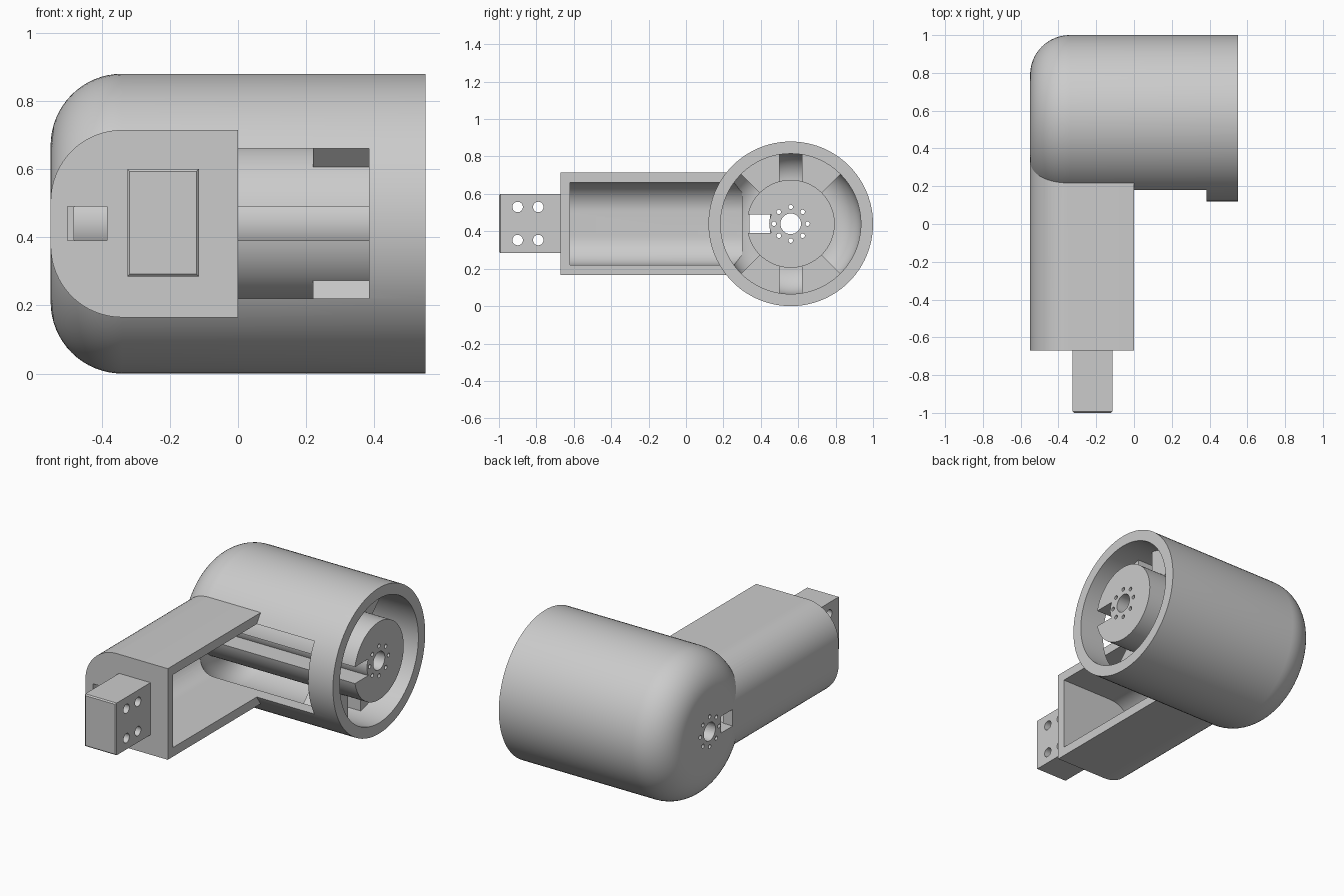
import bpy, bmesh
from math import sin, cos, pi, acos, radians

cube = bpy.data.objects.get("Cube")
if cube:
    bpy.data.objects.remove(cube, do_unlink=True)

grey = bpy.data.materials.new("light_grey")
grey.use_nodes = True
grey.diffuse_color = (0.6, 0.6, 0.6, 1)
grey.node_tree.nodes["Principled BSDF"].inputs["Base Color"].default_value = (0.6, 0.6, 0.6, 1)

CY, CZ = 0.56, 0.44          # barrel axis position
OUTER, BORE, HUB = 0.44, 0.375, 0.235


def finish(name, bm):
    bmesh.ops.recalc_face_normals(bm, faces=bm.faces)
    mesh = bpy.data.meshes.new(name)
    bm.to_mesh(mesh)
    bm.free()
    mesh.materials.append(grey)
    obj = bpy.data.objects.new(name, mesh)
    bpy.context.collection.objects.link(obj)
    return obj


def prism(name, pts, axis, start, end):
    """Extrude a flat outline: (y, z) along x, or (x, z) along y."""
    bm = bmesh.new()
    place = (lambda p, d: (d, p[0], p[1])) if axis == "x" else (lambda p, d: (p[0], d, p[1]))
    face = bm.faces.new([bm.verts.new(place(p, start)) for p in pts])
    new = bmesh.ops.extrude_face_region(bm, geom=[face])["geom"]
    shift = place((0, 0), end - start)
    bmesh.ops.translate(bm, vec=shift, verts=[g for g in new if isinstance(g, bmesh.types.BMVert)])
    return finish(name, bm)


def arc(cx, cy, r, a0, a1, n):
    return [(cx + r * cos(radians(a0 + (a1 - a0) * i / n)),
             cy + r * sin(radians(a0 + (a1 - a0) * i / n))) for i in range(n + 1)]


def rod(name, r, y, z, x0, x1, n=32):
    return prism(name, arc(y, z, r, 0, 360, n)[:-1], "x", x0, x1)


def box(name, x0, x1, y0, y1, z0, z1):
    return prism(name, [(y0, z0), (y1, z0), (y1, z1), (y0, z1)], "x", x0, x1)


def channel(name, x0, x1, half, r, y0, y1):
    """Bar along y with both of its right-hand edges rounded."""
    pts = [(x1, CZ - half), (x1, CZ + half)]
    pts += arc(x0 + r, CZ + half - r, r, 90, 180, 16)
    pts += arc(x0 + r, CZ - half + r, r, 180, 270, 16)
    return prism(name, pts, "y", y0, y1)


def lathe(name, profile):
    """Turn an (x, radius) profile about the barrel axis."""
    bm = bmesh.new()
    verts = [bm.verts.new((x, CY, CZ + r)) for x, r in profile]
    edges = [bm.edges.new(pair) for pair in zip(verts, verts[1:])]
    bmesh.ops.spin(bm, geom=verts + edges, cent=(0, CY, CZ), axis=(1, 0, 0),
                   angle=2 * pi, steps=96, use_merge=True)
    bmesh.ops.remove_doubles(bm, verts=bm.verts, dist=1e-5)
    return finish(name, bm)


def cut(obj, cutter):
    mod = obj.modifiers.new("cut", "BOOLEAN")
    mod.operation, mod.solver, mod.object = "DIFFERENCE", "EXACT", cutter
    bpy.context.view_layer.objects.active = obj
    bpy.ops.object.modifier_apply(modifier=mod.name)


# Barrel shell: domed closed end, open at the other
outer = [(-0.55, 0)] + arc(-0.34, 0.23, 0.21, 180, 90, 16) + [(0.55, OUTER)]
inner = [(-0.485, 0)] + arc(-0.34, 0.23, 0.145, 180, 90, 16)
barrel = lathe("barrel_shell", outer + [(0.55, BORE)] + inner[::-1])
bore = lathe("bore_cutter", inner + [(0.7, BORE), (0.7, 0)])

# Hollow arm and the window it opens in the barrel
arm = channel("arm", -0.55, 0, 0.275, 0.21, -0.67, 0.45)
cavity = channel("cavity_cutter", -0.5, 0.385, 0.22, 0.155, -0.62, 0.3)
cable_hole = box("cable_hole_cutter", -0.5, -0.385, -0.8, -0.55, 0.39, 0.49)
cap_slot = box("cap_slot_cutter", -0.7, -0.47, 0.34, 0.45, 0.39, 0.49)
for cutter in (bore, cavity, cable_hole, cap_slot):
    cut(arm, cutter)
for cutter in (cavity, cap_slot):
    cut(barrel, cutter)

# Central hub with a keyway that stops at a round core
hub = rod("hub", HUB, CY, CZ, -0.5, 0.55, 96)
keyway = box("keyway_cutter", -0.6, 0.6, 0.2, CY, 0.39, 0.49)
core = rod("core_cutter", 0.115, CY, CZ, -0.7, 0.7, 64)
cut(keyway, core)
cut(hub, keyway)

# Axle hole and ring of screw holes through hub and cap
drills = [rod("drill_cutter", 0.055, CY, CZ, -0.8, 0.8)]
for i in range(8):
    a = i * pi / 4
    drills.append(rod("drill_cutter", 0.012, CY + 0.09 * cos(a), CZ + 0.09 * sin(a), -0.8, 0.8, 16))
for drill in drills:
    cut(hub, drill)
    cut(barrel, drill)

# Four spoke blocks joining hub and shell
spokes = []
r0, r1 = HUB - 0.004, BORE + 0.004
for side, sy in (("back", 1), ("front", -1)):
    for level, sz in (("upper", 1), ("lower", -1)):
        a0, a1 = acos(0.06 / r0) * 180 / pi, acos(0.06 / r1) * 180 / pi
        outline = arc(0, 0, r0, 45, a0, 8) + arc(0, 0, r1, a1, 45, 8)
        pts = [(CY + sy * y, CZ + sz * z) for y, z in outline]
        spokes.append(prism(f"{level}_{side}_spoke", pts, "x", 0.22, 0.385))

# Mounting block with four cross holes
block = box("mounting_block", -0.325, -0.115, -1, -0.66, 0.285, 0.6)
bm = bmesh.new()
bm.from_mesh(block.data)
tip = [e for e in bm.edges if all(v.co.y < -0.99 for v in e.verts)]
bmesh.ops.bevel(bm, geom=tip, offset=0.007, segments=1, affect="EDGES")
bm.to_mesh(block.data)
bm.free()
for y in (-0.9, -0.79):
    for z in (0.353, 0.53):
        drills.append(rod("drill_cutter", 0.028, y, z, -0.5, 0.1))
        cut(block, drills[-1])

for cutter in [bore, cavity, cable_hole, cap_slot, keyway, core] + drills:
    bpy.data.objects.remove(cutter, do_unlink=True)

# Smooth curved surfaces, keep hard edges
bpy.ops.object.select_all(action="DESELECT")
for obj in [barrel, arm, hub, block] + spokes:
    obj.select_set(True)
bpy.context.view_layer.objects.active = barrel
bpy.ops.object.shade_smooth_by_angle(angle=radians(30))
